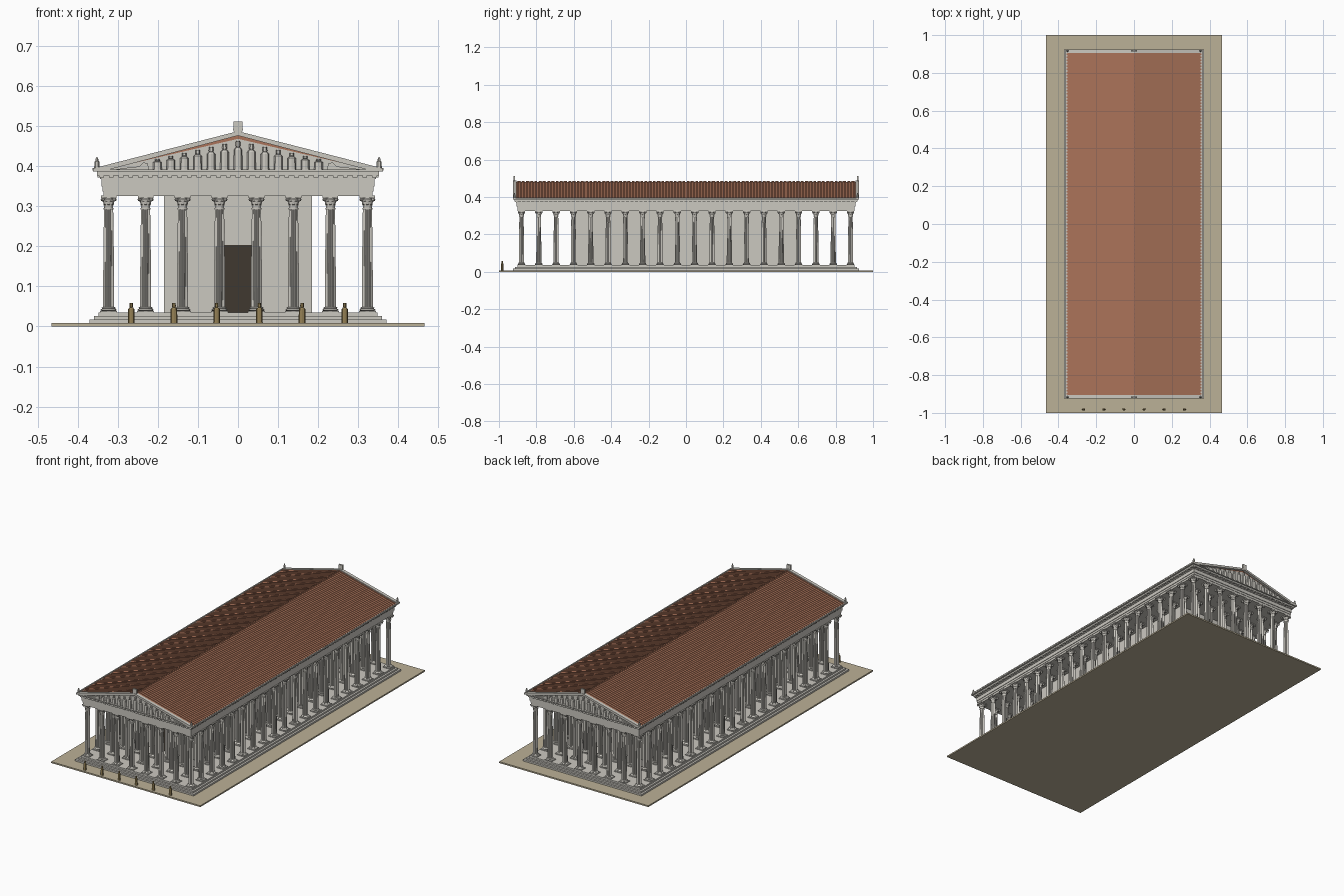
import bpy, bmesh, math
from mathutils import Matrix, Vector

if "Cube" in bpy.data.objects:
    bpy.data.objects.remove(bpy.data.objects["Cube"])


def mat(name, c):
    m = bpy.data.materials.new(name)
    m.diffuse_color = (*c, 1)
    m.use_nodes = True
    m.node_tree.nodes["Principled BSDF"].inputs["Base Color"].default_value = m.diffuse_color
    return m


STONE = mat("pale_stone", (0.60, 0.58, 0.53))
TILE = mat("clay_tile", (0.40, 0.17, 0.10))
EARTH = mat("sandy_ground", (0.50, 0.44, 0.31))
DARK = mat("dark_opening", (0.05, 0.04, 0.03))
BRONZE = mat("bronze", (0.30, 0.22, 0.09))


def mesh_from(bm, name, m):
    bmesh.ops.recalc_face_normals(bm, faces=bm.faces[:])
    me = bpy.data.meshes.new(name)
    bm.to_mesh(me)
    bm.free()
    me.materials.append(m)
    return me


def place(name, me, loc=(0, 0, 0)):
    o = bpy.data.objects.new(name, me)
    o.location = loc
    bpy.context.collection.objects.link(o)
    return o


def finish(bm, name, m):
    return place(name, mesh_from(bm, name, m))


def box(bm, x0, x1, y0, y1, z0, z1):
    M = Matrix.Translation(((x0 + x1) / 2, (y0 + y1) / 2, (z0 + z1) / 2)) @ \
        Matrix.Diagonal((x1 - x0, y1 - y0, z1 - z0, 1))
    bmesh.ops.create_cube(bm, size=1, matrix=M)


def slab(bm, hx, hy, z0, z1):
    box(bm, -hx, hx, -hy, hy, z0, z1)


def prism(bm, pts, y0, y1):
    """Extrude an x-z outline from y0 to y1."""
    a = [bm.verts.new((x, y0, z)) for x, z in pts]
    b = [bm.verts.new((x, y1, z)) for x, z in pts]
    n = len(pts)
    bm.faces.new(a)
    bm.faces.new(b[::-1])
    for i in range(n):
        bm.faces.new((a[i], a[(i + 1) % n], b[(i + 1) % n], b[i]))


def lathe(bm, prof, n, flute=1.0, at=(0, 0), sy=1.0):
    """Turn (radius, z) rings; flute < 1 pulls every second vertex inwards."""
    rings = []
    for r, z in prof:
        ring = []
        for i in range(n):
            a, k = 2 * math.pi * i / n, r * (flute if i % 2 else 1)
            ring.append(bm.verts.new((at[0] + k * math.cos(a), at[1] + sy * k * math.sin(a), z)))
        rings.append(ring)
    for p, q in zip(rings, rings[1:]):
        for i in range(n):
            bm.faces.new((p[i], p[(i + 1) % n], q[(i + 1) % n], q[i]))
    bm.faces.new(rings[0][::-1])
    bm.faces.new(rings[-1])


def statue(bm, x, y, z, h, r):
    """Simple standing figure: tapering body and head."""
    lathe(bm, [(r, z), (r * .95, z + h * .7), (r * .55, z + h * .78)], 8, at=(x, y), sy=.75)
    lathe(bm, [(r * .35, z + h * .77), (r * .55, z + h * .84), (r * .5, z + h)], 6, at=(x, y))


# Ground and stepped platform
bm = bmesh.new()
slab(bm, 0.465, 1.0, 0, 0.008)
finish(bm, "ground_plate", EARTH)
bm = bmesh.new()
for i in range(3):
    slab(bm, 0.37 - i * .011, 0.924 - i * .011, 0.008 + i * .009, 0.017 + i * .009)
finish(bm, "stepped_platform", STONE)

# Column: plinth, moulded base, fluted shaft, leafy capital, abacus
bm = bmesh.new()
slab(bm, .021, .021, .035, .039)
lathe(bm, [(.018, .039), (.0205, .041), (.0185, .0435), (.016, .0445), (.0175, .0465), (.0145, .049)], 16)
lathe(bm, [(.0138, .048), (.0134, .14), (.0126, .22), (.0114, .293)], 40, flute=.9)
lathe(bm, [(.0125, .292), (.0125, .295), (.011, .296), (.0115, .307), (.0135, .315), (.0175, .321)], 16)
for z0, h, r0, off in ((.296, .010, .0118, 0), (.302, .012, .0122, .5)):
    for i in range(8):
        R = Matrix.Rotation(2 * math.pi * (i + off) / 8, 4, 'Z')
        rows = [(r0, z0, .0035), (r0 + .001, z0 + h * .7, .0035),
                (r0 + .0042, z0 + h, .0022), (r0 + .005, z0 + h * .8, .001)]
        v = [[bm.verts.new(R @ Vector((x, s * w, z))) for s in (-1, 1)] for x, z, w in rows]
        for p, q in zip(v, v[1:]):
            bm.faces.new((p[0], p[1], q[1], q[0]))
for i in range(4):
    M = Matrix.Rotation(math.pi / 4 + i * math.pi / 2, 4, 'Z') @ Matrix.Translation((.0215, 0, .3165)) \
        @ Matrix.Rotation(math.pi / 2, 4, 'X')
    bmesh.ops.create_cone(bm, segments=8, radius1=.004, radius2=.004, depth=.005, cap_ends=True, matrix=M)
slab(bm, .0195, .0195, .3205, .326)
column = mesh_from(bm, "column", STONE)

# Double colonnade on the sides, triple at both ends
for i in range(8):
    for j in range(20):
        if i in (0, 1, 6, 7) or j < 3 or j > 16:
            place("column", column, ((i - 3.5) * .0922, (j - 9.5) * .0926, 0))

# Inner chamber and doorway
bm = bmesh.new()
slab(bm, .185, .61, .035, .326)
finish(bm, "inner_chamber", STONE)
bm = bmesh.new()
box(bm, -.038, .038, -.612, -.60, .035, .203)
finish(bm, "doorway", DARK)

# Entablature bands and cornice
bm = bmesh.new()
for hx, hy, z0, z1 in ((.336, .900, .325, .337), (.338, .902, .337, .349), (.341, .905, .349, .370),
                       (.344, .908, .368, .372), (.352, .916, .377, .386), (.362, .924, .386, .391)):
    slab(bm, hx, hy, z0, z1)
slab(bm, .341, .905, .370, .378)
finish(bm, "entablature", STONE)

# Dentils under the cornice
bm = bmesh.new()
for s in (-1, 1):
    for k in range(76):
        y = (k - 37.5) * .0241
        box(bm, s * .345 - .005, s * .345 + .005, y - .006, y + .006, .372, .3775)
    for k in range(29):
        x = (k - 14) * .0243
        box(bm, x - .006, x + .006, s * .909 - .005, s * .909 + .005, .372, .3775)
finish(bm, "dentils", STONE)

# Tiled roof with cover-tile ribs and ridge tiles
bm = bmesh.new()
prism(bm, [(-.357, .390), (.357, .390), (0, .481)], -.908, .908)
for k in range(112):
    y = (k - 55.5) * .0162
    prism(bm, [(-.358, .389), (0, .480), (.358, .389), (.358, .392), (0, .484), (-.358, .392)], y - .004, y + .004)
finish(bm, "tiled_roof", TILE)
bm = bmesh.new()
for k in range(80):
    y = (k - 39.5) * .0226
    prism(bm, [(-.006, .481), (.006, .481), (.004, .486), (-.004, .486)], y - .007, y + .007)
finish(bm, "ridge_tiles", TILE)

# Gables: wall, sloping cornice, figures, roof-edge ornaments
wall, rake, figs, orn = (bmesh.new() for _ in range(4))
for s in (-1, 1):
    prism(wall, [(-.335, .390), (.335, .390), (0, .468)], s * .900, s * .910)
    prism(rake, [(-.362, .389), (-.33, .389), (0, .476), (.33, .389), (.362, .389),
                 (.362, .394), (0, .487), (-.362, .394)], s * .906, s * .924)
    box(rake, s * .357, s * .363, -.92, .92, .389, .395)
    for k in range(-6, 7):
        x = k * .0335
        statue(figs, x, s * .915, .390, .004 + .068 * (1 - abs(x) / .31), .011)
    for t in (-1, 1):
        prism(figs, [(t * .222, .390), (t * .225, .407), (t * .236, .409), (t * .246, .399), (t * .275, .396),
                     (t * .31, .391)], s * .908, s * .919)
        lathe(orn, [(.007, .390), (.006, .411), (.0035, .413), (.0035, .418), (.001, .422)], 6,
              at=(t * .352, s * .917))
    prism(orn, [(-.009, .482), (.009, .482), (.012, .490), (.011, .511), (-.011, .511), (-.012, .490)],
          s * .913, s * .922)
finish(wall, "gable_wall", STONE)
finish(rake, "sloping_cornice", STONE)
finish(figs, "gable_figures", STONE)
finish(orn, "roof_ornaments", STONE)

# Bronze statues in front of the steps
bm = bmesh.new()
for k in range(6):
    statue(bm, (k - 2.5) * .1065, -.982, .008, .05, .0085)
finish(bm, "bronze_statues", BRONZE)
